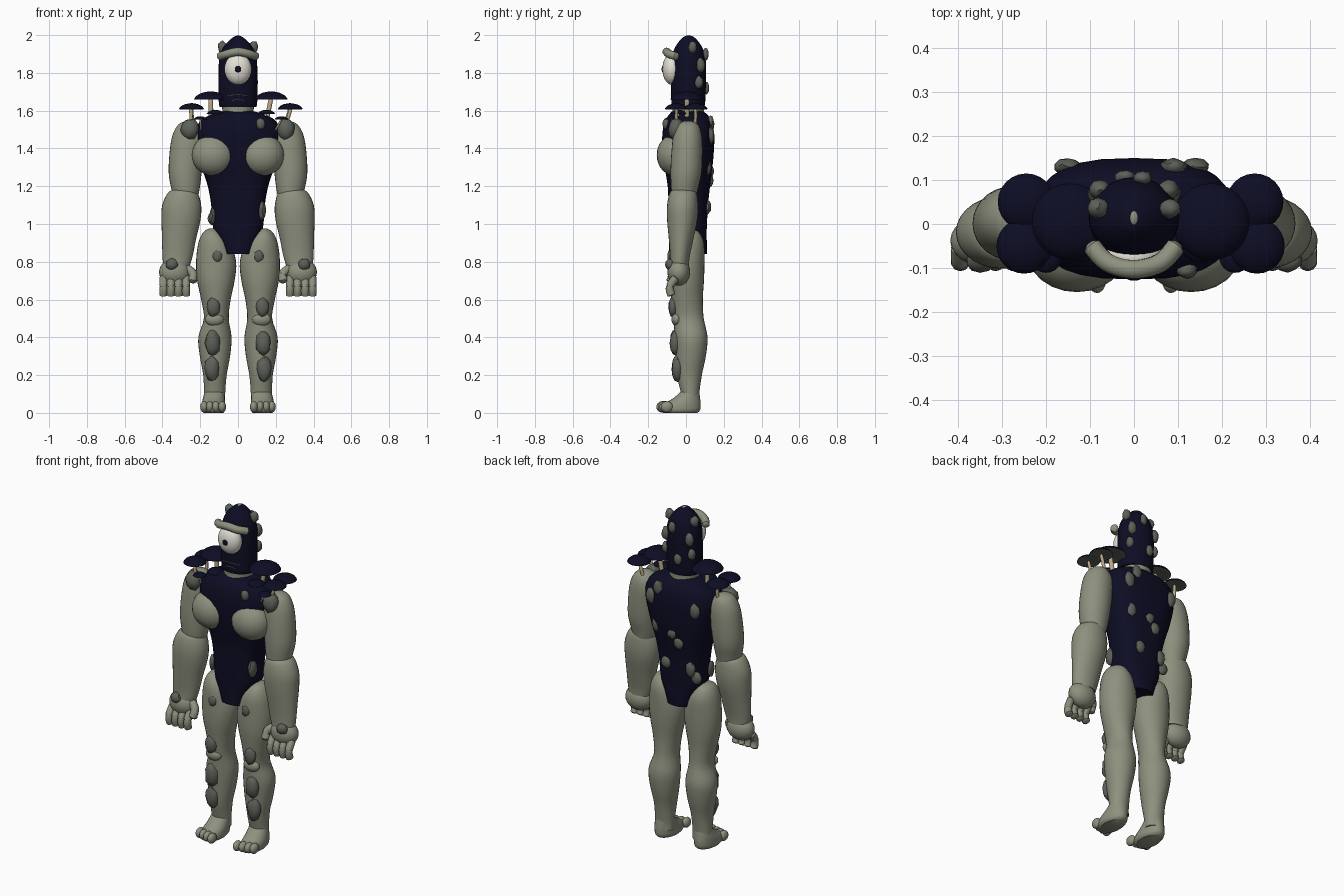
import bpy, bmesh, math, random
from mathutils import Vector

random.seed(4)
if "Cube" in bpy.data.objects:
    bpy.data.objects.remove(bpy.data.objects["Cube"])


def material(name, r, g, b):
    m = bpy.data.materials.new(name)
    m.use_nodes = True
    m.diffuse_color = (r, g, b, 1)
    m.node_tree.nodes["Principled BSDF"].inputs["Base Color"].default_value = (r, g, b, 1)
    return m


SKIN = material("grey green skin", .27, .28, .21)
NAVY = material("dark navy", .004, .004, .018)
ROCK = material("stone grey", .11, .12, .10)
WHITE = material("eye white", .78, .75, .67)
TAN = material("stalk tan", .5, .4, .24)


def finish(name, bm, mats, smooth=True):
    bmesh.ops.recalc_face_normals(bm, faces=bm.faces)
    mesh = bpy.data.meshes.new(name)
    bm.to_mesh(mesh)
    bm.free()
    for m in mats:
        mesh.materials.append(m)
    obj = bpy.data.objects.new(name, mesh)
    bpy.context.collection.objects.link(obj)
    if smooth:
        bpy.ops.object.select_all(action='DESELECT')
        obj.select_set(True)
        bpy.context.view_layer.objects.active = obj
        bpy.ops.object.shade_smooth_by_angle(angle=math.radians(45))
    return obj


def spline(rows, steps):
    """Catmull-Rom interpolation through rows of numbers."""
    out = []
    for i in range(len(rows) - 1):
        a, b = rows[max(i - 1, 0)], rows[i]
        c, d = rows[i + 1], rows[min(i + 2, len(rows) - 1)]
        for k in range(steps):
            t = k / steps
            out.append([q + .5 * t * (r - p + t * (2*p - 5*q + 4*r - s + t * (3*(q - r) + s - p)))
                        for p, q, r, s in zip(a, b, c, d)])
    return out + [list(rows[-1])]


def loft(name, rows, mat, side=1, power=2, steps=4, sides=28):
    """Skin through oval rings given as x, y, z, x radius, y radius."""
    bm = bmesh.new()
    rings = []
    for x, y, z, rx, ry in spline(rows, steps):
        ring = []
        for i in range(sides):
            a = math.tau * i / sides
            c, s = math.cos(a), math.sin(a)
            ring.append(bm.verts.new((side * (x + rx * math.copysign(abs(c) ** (2 / power), c)),
                                      y + ry * math.copysign(abs(s) ** (2 / power), s), z)))
        rings.append(ring)
    for lo, hi in zip(rings, rings[1:]):
        for i in range(sides):
            j = (i + 1) % sides
            bm.faces.new((lo[i], lo[j], hi[j], hi[i]))
    bm.faces.new(rings[0])
    bm.faces.new(rings[-1])
    return finish(name, bm, [mat])


def ball(name, at, size, mat, side=1, rot=(0, 0, 0)):
    bm = bmesh.new()
    bmesh.ops.create_uvsphere(bm, u_segments=24, v_segments=14, radius=1)
    bmesh.ops.scale(bm, vec=size, verts=bm.verts)
    obj = finish(name, bm, [mat])
    obj.location = (side * at[0], at[1], at[2])
    obj.rotation_euler = (rot[0], side * rot[1], side * rot[2])


def rock(name, at, size, side=1):
    bm = bmesh.new()
    bmesh.ops.create_icosphere(bm, subdivisions=2, radius=1)
    for v in bm.verts:
        v.co *= random.uniform(.88, 1.06)
    bmesh.ops.scale(bm, vec=size, verts=bm.verts)
    finish(name, bm, [ROCK]).location = (side * at[0], at[1], at[2])


def tube(name, points, radius, mat):
    """Round tube with rounded ends, swept in short rings along a path."""
    path = [Vector(p) for p in spline(points, 5)]
    bm = bmesh.new()
    rings = []
    for i, p in enumerate(path):
        d = (path[min(i + 1, len(path) - 1)] - path[max(i - 1, 0)]).normalized()
        u = d.cross(Vector((.1, .3, 1))).normalized()
        w = d.cross(u)
        r = radius * (.55 if i in (0, len(path) - 1) else 1)
        rings.append([bm.verts.new(p + r * (math.cos(k * math.tau / 10) * u + math.sin(k * math.tau / 10) * w))
                      for k in range(10)])
    for a, b in zip(rings, rings[1:]):
        for k in range(10):
            bm.faces.new((a[k], a[(k + 1) % 10], b[(k + 1) % 10], b[k]))
    bm.faces.new(rings[0])
    bm.faces.new(rings[-1])
    finish(name, bm, [mat])


def mushroom(x, y, z, r, root):
    tube("mushroom_stalk", [root, ((x + root[0]) / 2, y, (z + root[2]) / 2), (x, y, z)], .15 * r, TAN)
    cap = loft("mushroom_cap", [(x, y, z + h * r, w * r, w * r) for h, w in
                                ((.05, .2), (-.08, .95), (0, 1), (.18, .85), (.36, .5), (.44, .04))],
               NAVY, steps=2, sides=24)
    cap.data.materials.append(ROCK)
    for f in cap.data.polygons:
        if f.normal.z < -.5:
            f.material_index = 1


# Torso suit, neck and head
loft("torso_suit", [(0, .01, .84, .078, .10), (0, .01, .90, .10, .10), (0, .01, .98, .132, .10),
                    (0, .012, 1.1, .142, .105), (0, .015, 1.2, .16, .112), (0, .013, 1.33, .2, .13),
                    (0, .012, 1.46, .225, .138), (0, .012, 1.54, .205, .125),
                    (0, .012, 1.58, .14, .10), (0, .012, 1.6, .07, .07)], NAVY, power=2.7)
loft("neck", [(0, .012, 1.56, .09, .09), (0, .012, 1.60, .083, .083), (0, .012, 1.64, .088, .085)], SKIN)
loft("head", [(0, .012, 1.62, .097, .085), (0, .012, 1.65, .102, .09), (0, .014, 1.78, .103, .092),
              (0, .014, 1.87, .099, .09), (0, .014, 1.93, .08, .074), (0, .014, 1.97, .048, .048),
              (0, .014, 1.992, .02, .024), (0, .014, 1.997, .003, .003)], NAVY)
ball("head_tip", (0, .014, 1.99), (.011, .018, .01), SKIN)
ball("eye", (0, -.075, 1.82), (.072, .05, .083), WHITE)
ball("pupil", (0, -.121, 1.82), (.018, .008, .018), NAVY)
tube("brow", [(-.1, -.045, 1.885), (-.06, -.088, 1.9), (0, -.103, 1.912),
              (.06, -.088, 1.9), (.1, -.045, 1.885)], .022, SKIN)
for z, w in ((1.685, .06), (1.66, .035)):
    tube("mouth_line", [(-w, -.077 * math.sqrt(1 - (w / .105) ** 2) + .003, z - .008), (0, -.078, z),
                        (w, -.077 * math.sqrt(1 - (w / .105) ** 2) + .003, z - .008)], .003, ROCK)

for s in (1, -1):
    # Chest and arms
    ball("pectoral", (.13, -.06, 1.365), (.115, .095, .11), SKIN, s)
    loft("upper_arm", [(.26, .01, 1.545, .02, .02), (.262, .01, 1.525, .055, .055), (.262, .008, 1.47, .085, .075),
                       (.272, .005, 1.38, .09, .082), (.28, 0, 1.27, .087, .082),
                       (.278, -.008, 1.18, .074, .07), (.28, -.01, 1.12, .06, .06)], SKIN, s)
    loft("forearm", [(.29, -.015, 1.185, .03, .03), (.292, -.015, 1.17, .075, .068), (.298, -.018, 1.10, .103, .082),
                     (.302, -.02, 1.02, .103, .08), (.312, -.026, .92, .09, .065),
                     (.32, -.032, .83, .08, .052), (.325, -.035, .78, .07, .05)], SKIN, s)
    ball("palm", (.335, -.038, .745), (.083, .06, .072), SKIN, s)
    for i in range(4):
        x = .275 + i * .04
        tube("finger", [(s * x, -.05, .72), (s * x, -.08, .68), (s * x, -.085, .65), (s * x, -.075, .62)], .022, SKIN)
    tube("thumb", [(s * .28, -.04, .77), (s * .24, -.065, .74), (s * .24, -.085, .69)], .023, SKIN)
    rock("wrist_stone", (.35, -.085, .785), (.033, .025, .033), s)

    # Legs and feet
    loft("leg", [(.135, .005, .975, .02, .03), (.135, .005, .955, .05, .065), (.125, .005, .9, .085, .09),
                 (.116, .004, .8, .106, .094), (.117, .003, .7, .099, .092), (.117, .006, .6, .078, .083),
                 (.115, .014, .5, .066, .08), (.122, .027, .4, .088, .087), (.122, .025, .3, .08, .08),
                 (.122, .018, .2, .062, .066), (.124, .022, .1, .056, .048), (.124, .025, .05, .055, .045)], SKIN, s)
    loft("foot", [(.13, -.03, 0, .052, .09), (.13, -.03, .015, .062, .105), (.13, -.022, .045, .062, .1),
                  (.128, .002, .075, .058, .073), (.125, .02, .11, .052, .05)], SKIN, s)
    for i, x in enumerate((.084, .117, .149, .179)):
        ball("toe", (x, -.125 + .008 * i, .032), (.021, .032, .03), SKIN, s)
    ball("kneecap", (.125, -.05, .495), (.05, .027, .035), SKIN, s)
    for at, size in (((.13, -.068, .56), (.036, .026, .055)), ((.135, -.055, .37), (.042, .032, .072)),
                     ((.138, -.045, .235), (.04, .032, .07)), ((.11, -.084, .83), (.027, .015, .034))):
        rock("leg_stone", at, size, s)

    # Shoulder stones and mushrooms
    rock("shoulder_stone", (.255, -.05, 1.5), (.05, .045, .06), s)
    for x, y, z, r in ((.16, .005, 1.665, .085), (.26, .05, 1.612, .063), (.265, -.05, 1.612, .061),
                       (.135, -.04, 1.585, .045), (.215, -.075, 1.555, .035)):
        mushroom(.015 + s * x, y, z, r, (s * (x - .02), y * .8, 1.49))

    # Stones on the head
    for at, size in (((.082, .035, 1.935), (.026, .024, .035)), ((.078, .078, 1.84), (.026, .024, .04)),
                     ((.085, .068, 1.75), (.022, .024, .036))):
        rock("head_stone", at, size, s)

# Stones scattered on the suit
for x, y, z in ((.14, .13, 1.47), (-.15, .13, 1.45), (.0, .128, 1.28), (-.04, .125, 1.23), (.05, .115, 1.09),
                (-.1, .1, 1.08), (.11, .115, 1.3), (.09, .13, 1.53), (-.13, .085, 1.03)):
    rock("back_stone", (x, y, z), (.032, .02, random.uniform(.035, .05)))
rock("side_stone", (.127, -.045, 1.07), (.022, .035, .055))
rock("side_stone", (-.135, -.04, 1.04), (.016, .03, .05))
rock("chest_stone", (.12, -.105, 1.53), (.026, .02, .033))
rock("head_back_stone", (.02, .105, 1.9), (.022, .016, .035))
rock("head_back_stone", (-.02, .108, 1.72), (.024, .016, .035))
